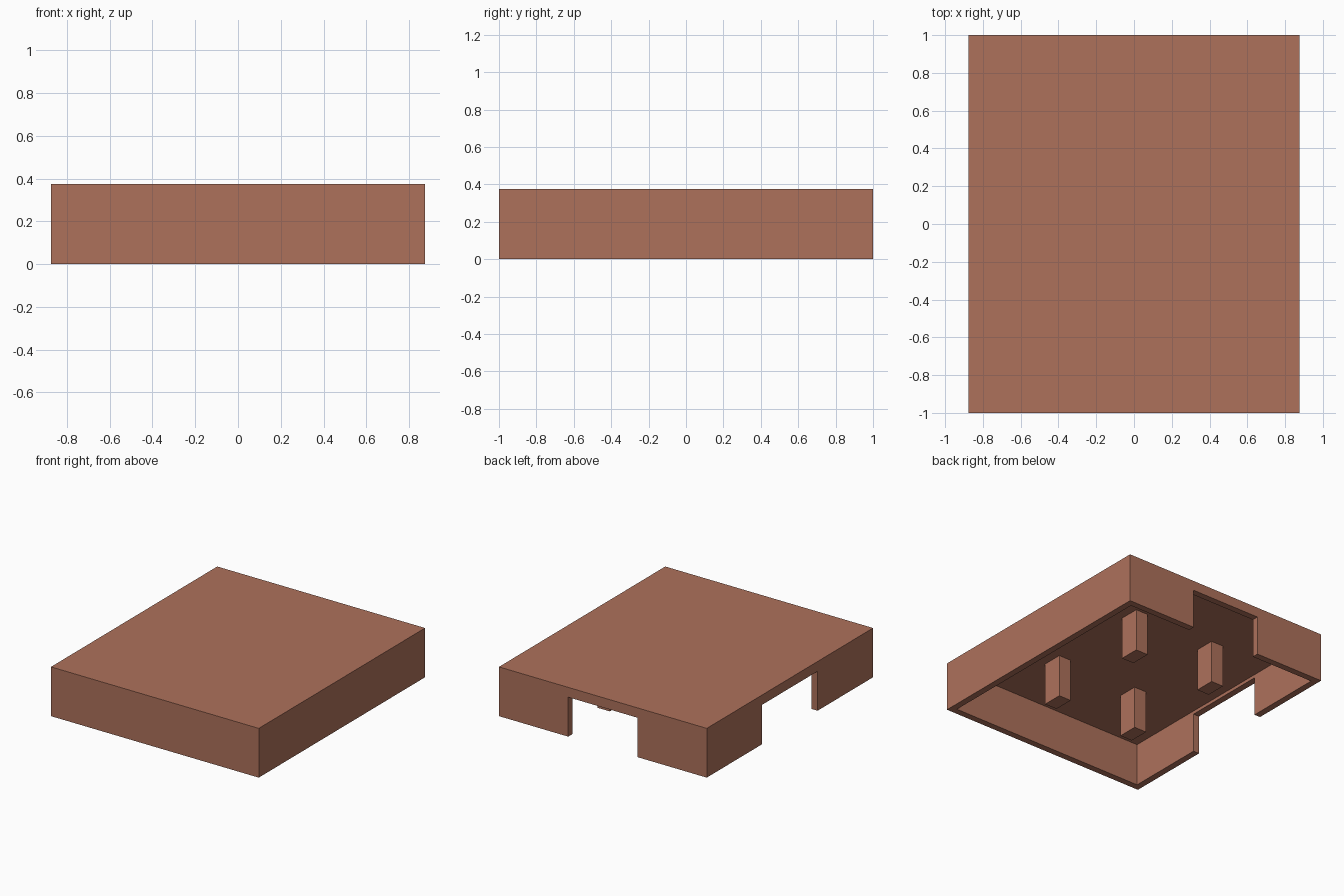
import bpy

if "Cube" in bpy.data.objects:
    bpy.data.objects.remove(bpy.data.objects["Cube"], do_unlink=True)

WIDTH, DEPTH, HEIGHT = 1.75, 2.0, 0.375
WALL = 0.05
CEILING = HEIGHT - WALL
NOTCH_TOP = 0.3

clay = bpy.data.materials.new("clay_brown")
clay.use_nodes = True
clay.diffuse_color = (0.42, 0.165, 0.105, 1)
clay.node_tree.nodes["Principled BSDF"].inputs["Base Color"].default_value = clay.diffuse_color


def box(name, low, high):
    """Axis-aligned box between two corners."""
    center = [(a + b) / 2 for a, b in zip(low, high)]
    bpy.ops.mesh.primitive_cube_add(size=1, location=center)
    obj = bpy.context.object
    obj.name = obj.data.name = name
    obj.scale = [b - a for a, b in zip(low, high)]
    bpy.ops.object.transform_apply(location=True, rotation=False, scale=True)
    obj.data.materials.append(clay)
    return obj


def cut(target, cutter):
    """Subtract the cutter from the target and discard it."""
    mod = target.modifiers.new("cut", "BOOLEAN")
    mod.operation = "DIFFERENCE"
    mod.solver = "EXACT"
    mod.object = cutter
    bpy.context.view_layer.objects.active = target
    bpy.ops.object.modifier_apply(modifier=mod.name)
    bpy.data.objects.remove(cutter, do_unlink=True)


# Shell: a block hollowed out from below
x, y = WIDTH / 2, DEPTH / 2
shell = box("shell", (-x, -y, 0), (x, y, HEIGHT))
cut(shell, box("hollow", (WALL - x, WALL - y, -0.1), (x - WALL, y - WALL, CEILING)))

# Doorways: the middle third of the back wall and of the -x wall
cut(shell, box("back_doorway", (-x / 3, y - WALL * 1.5, -0.1), (x / 3, y + 0.1, NOTCH_TOP)))
cut(shell, box("side_doorway", (-x - 0.1, -y / 3, -0.1), (WALL * 1.5 - x, y / 3, NOTCH_TOP)))

# Pillars hanging from the ceiling to the ground
PILLAR_X, PILLAR_Y = 0.345, 0.42
HALF_X, HALF_Y = 0.052, 0.078
for side, sx in (("left", 1), ("right", -1)):
    for end, sy in (("front", -1), ("back", 1)):
        px, py = sx * PILLAR_X, sy * PILLAR_Y
        box(f"{end}_{side}_pillar", (px - HALF_X, py - HALF_Y, 0),
            (px + HALF_X, py + HALF_Y, CEILING))
